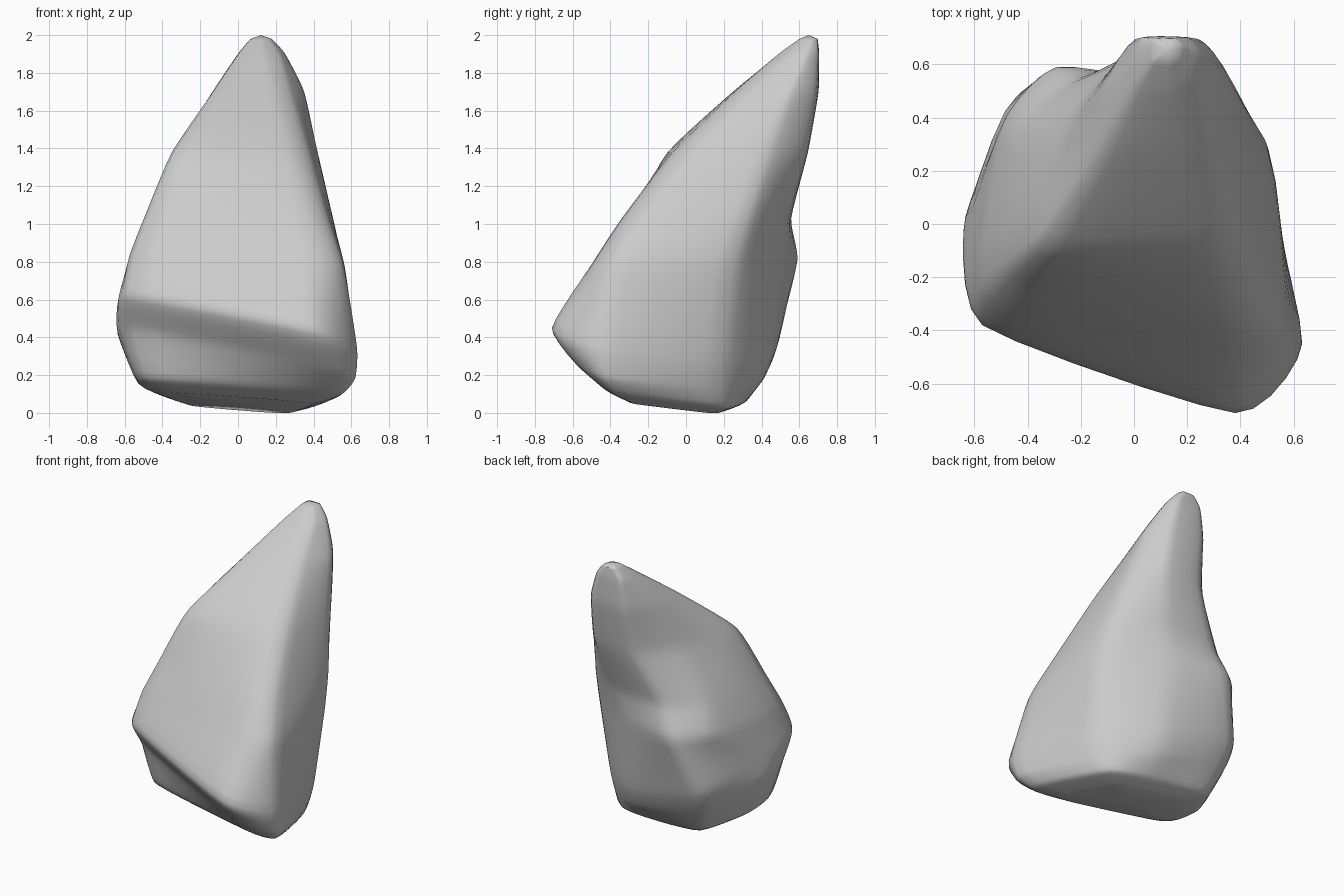
import bpy
import bmesh
import math
from mathutils import Vector

default_cube = bpy.data.objects.get("Cube")
if default_cube:
    bpy.data.objects.remove(default_cube, do_unlink=True)

# Cross-sections from base to tip: height, tilt across x, tilt across y, outline.
# Outline order: front left, front corner, right corner, back right edge,
# back hollow, back bulge, left bulge.
SECTIONS = [
    (.1, .1, .15, [(-.48, -.26), (.36, -.42), (.55, -.36), (.38, .2),
                   (.06, .3), (-.34, .32), (-.52, .02)]),
    (.26, .24, .17, [(-.56, -.28), (.38, -.58), (.62, -.42), (.43, .19),
                     (.1, .4), (-.42, .42), (-.63, .03)]),
    (.42, .24, .17, [(-.57, -.38), (.38, -.71), (.63, -.45), (.47, .19),
                     (.12, .45), (-.44, .48), (-.62, .02)]),
    (.8, .04, 0, [(-.55, -.3), (.34, -.5), (.56, -.38), (.51, .25),
                  (.13, .51), (-.29, .59), (-.5, .36)]),
    (1.03, 0, 0, [(-.475, -.22), (.31, -.34), (.48, -.23), (.49, .32),
                  (.18, .53), (-.2, .55), (-.42, .34)]),
    (1.38, 0, 0, [(-.34, -.08), (.25, -.07), (.38, .04), (.42, .43),
                  (.26, .63), (-.03, .63), (-.24, .38)]),
    (1.7, 0, 0, [(-.12, .26), (.18, .26), (.28, .33), (.35, .55),
                 (.25, .69), (0, .69), (-.12, .5)]),
    (1.9, 0, 0, [(.01, .51), (.14, .49), (.22, .54), (.25, .64),
                 (.2, .7), (.03, .7), (0, .62)]),
]
STEPS = 5
TENSION = .28


def blend(a, b, c, d, t):
    """Smooth curve from b to c, guided by neighbours a and d."""
    start, end = (c - a) * TENSION, (d - b) * TENSION
    t2, t3 = t * t, t * t * t
    return (b * (2 * t3 - 3 * t2 + 1) + start * (t3 - 2 * t2 + t)
            + c * (3 * t2 - 2 * t3) + end * (t3 - t2))


def smooth_path(points, closed):
    """Resample a list of points along a smooth curve."""
    count = len(points)

    def pick(i):
        return points[i % count] if closed else points[max(0, min(i, count - 1))]

    path = []
    for i in range(count if closed else count - 1):
        for step in range(STEPS):
            path.append(blend(pick(i - 1), pick(i), pick(i + 1), pick(i + 2), step / STEPS))
    if not closed:
        path.append(points[-1])
    return path


def shrunk(ring, factor, shift):
    """Copy of a ring pulled towards its centre and shifted."""
    centre = sum(ring, Vector()) / len(ring)
    return [centre.lerp(point, factor) + Vector(shift) for point in ring]


# Outline rings, with a narrower foot and a rounded tip
rings = [[Vector((x, y, height - tilt_x * x - tilt_y * y)) for x, y in outline]
         for height, tilt_x, tilt_y, outline in SECTIONS]
foot = shrunk(rings[0], .7, (0, 0, -.055))
tip = shrunk(rings[-1], .45, (0, .05, .08))
rings = [smooth_path(ring, True) for ring in [foot] + rings + [tip]]
columns = [smooth_path(list(column), False) for column in zip(*rings)]

# Rock surface
bm = bmesh.new()
grid = [[bm.verts.new(point) for point in column] for column in columns]
for i, column in enumerate(grid):
    following = grid[(i + 1) % len(grid)]
    for j in range(len(column) - 1):
        bm.faces.new((column[j], following[j], following[j + 1], column[j + 1]))

# Foot and tip caps
for level, rise in ((0, 0), (-1, .02)):
    edge = [column[level] for column in grid]
    centre = sum((v.co for v in edge), Vector()) / len(edge)
    hub = bm.verts.new(centre + Vector((0, 0, rise)))
    for i, v in enumerate(edge):
        bm.faces.new((v, edge[(i + 1) % len(edge)], hub))

bmesh.ops.recalc_face_normals(bm, faces=bm.faces)
mesh = bpy.data.meshes.new("rock")
bm.to_mesh(mesh)
bm.free()

rock = bpy.data.objects.new("rock", mesh)
bpy.context.collection.objects.link(rock)

# Plain stone grey
stone = bpy.data.materials.new("stone_grey")
stone.use_nodes = True
colour = (.6, .6, .6, 1)
stone.diffuse_color = colour
stone.node_tree.nodes["Principled BSDF"].inputs["Base Color"].default_value = colour
mesh.materials.append(stone)

bpy.ops.object.select_all(action="DESELECT")
rock.select_set(True)
bpy.context.view_layer.objects.active = rock
bpy.ops.object.shade_smooth_by_angle(angle=math.radians(60))
